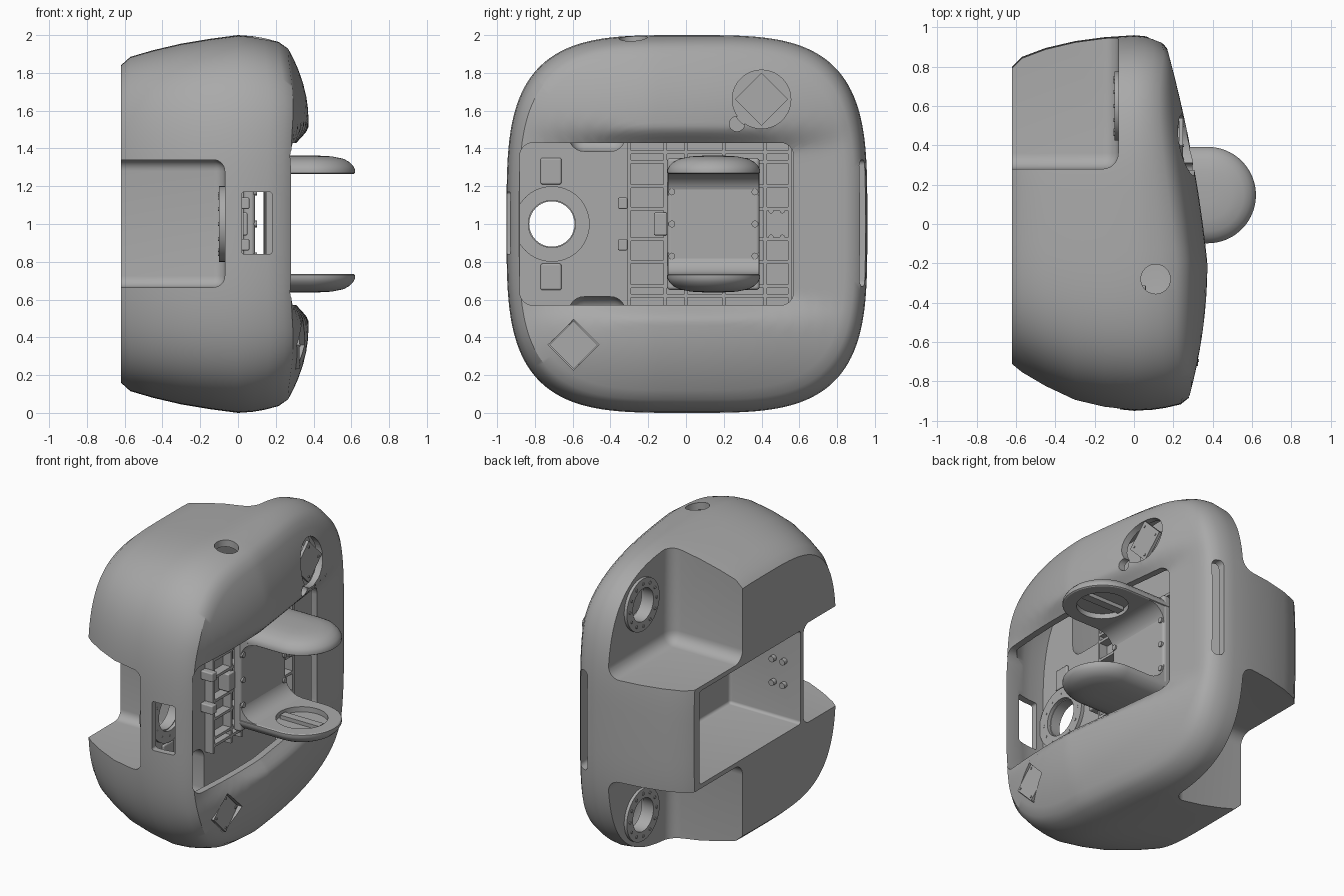
import bpy, bmesh, math
from mathutils import Matrix, Vector

if "Cube" in bpy.data.objects:
    bpy.data.objects.remove(bpy.data.objects["Cube"], do_unlink=True)

GREY = (0.4, 0.4, 0.4, 1)
mat = bpy.data.materials.new("shell grey")
mat.use_nodes = True
mat.diffuse_color = GREY
for node in mat.node_tree.nodes:
    if node.type == 'BSDF_PRINCIPLED':
        node.inputs["Base Color"].default_value = GREY
        node.inputs["Roughness"].default_value = 0.6


def finish(bm, name):
    bmesh.ops.recalc_face_normals(bm, faces=bm.faces)
    mesh = bpy.data.meshes.new(name)
    bm.to_mesh(mesh)
    bm.free()
    obj = bpy.data.objects.new(name, mesh)
    bpy.context.scene.collection.objects.link(obj)
    mesh.materials.append(mat)
    return obj


def box(name, x, y, z, bevel=0, only_x=False):
    bm = bmesh.new()
    bmesh.ops.create_cube(bm, size=1)
    for v in bm.verts:
        v.co = [r[0] + (c + 0.5) * (r[1] - r[0]) for c, r in zip(v.co, (x, y, z))]
    if bevel:
        edges = [e for e in bm.edges if not only_x or
                 abs(e.verts[0].co.x - e.verts[1].co.x) > 1e-4]
        bmesh.ops.bevel(bm, geom=edges, offset=bevel, segments=6, profile=0.5, affect='EDGES')
    return finish(bm, name)


def cylinder(name, centre, radius, depth, axis='x', sides=40):
    bm = bmesh.new()
    bmesh.ops.create_cone(bm, cap_ends=True, segments=sides, radius1=radius,
                          radius2=radius, depth=depth)
    if axis != 'z':
        bm.transform(Matrix.Rotation(math.pi / 2, 4, 'Y' if axis == 'x' else 'X'))
    bm.transform(Matrix.Translation(Vector(centre)))
    return finish(bm, name)


def select(obj):
    bpy.ops.object.select_all(action='DESELECT')
    obj.select_set(True)
    bpy.context.view_layer.objects.active = obj


def cut(obj, *cutters):
    for c in cutters:
        select(obj)
        mod = obj.modifiers.new("cut", 'BOOLEAN')
        mod.operation = 'DIFFERENCE'
        mod.solver = 'EXACT'
        mod.object = c
        bpy.ops.object.modifier_apply(modifier=mod.name)
        bpy.data.objects.remove(c, do_unlink=True)


def smooth(obj, angle=32):
    select(obj)
    bpy.ops.object.shade_smooth_by_angle(angle=math.radians(angle))


def bridge(bm, rings):
    loops = [[bm.verts.new(p) for p in ring] for ring in rings]
    n = len(loops[0])
    for a, b in zip(loops, loops[1:]):
        for i in range(n):
            bm.faces.new((a[i], a[(i + 1) % n], b[(i + 1) % n], b[i]))
    bm.faces.new(loops[0])
    bm.faces.new(loops[-1])


# Rounded-square outline in the side plane
def outline(y0, y1, half_z, sides=192):
    def p(v):
        return math.copysign(abs(v) ** 0.556, v)
    pts = []
    for i in range(sides):
        t = 2 * math.pi * i / sides
        pts.append(((y0 + y1) / 2 + (y1 - y0) / 2 * p(math.cos(t)), 1 + half_z * p(math.sin(t))))
    return pts


# Domed face with a shallow central channel
def face_x(y, z):
    d, k = abs(z - 1), y + 0.2
    x = 0.373 - (0.1 * k + 0.08 * k * k if k > 0 else 0.2 * k * k)
    x -= 0.75 * max(0, d - 0.55) ** 2
    s = min(1, max(0, (0.52 - d) / 0.14))
    return x - 0.1 * s * s * (3 - 2 * s) * max(0, 1 - (y / 0.85) ** 2)


def body(name, stations, inset):
    rings = [[(x, y, z) for y, z in outline(a + inset, b - inset, h - inset)]
             for x, a, b, h in stations]
    scales = [(0.995, 0.35), (0.985, 0.6), (0.965, 0.88), (0.93, 1)]
    scales += [(s / 100, 1) for s in (88, 82, 75, 68, 62, 57, 54, 52, 50, 48, 46, 44, 42, 40, 37, 25, 10)]
    for s, m in scales:
        k = s * (1 - inset)
        rings.append([(m * (face_x(y, z) - inset), y, z)
                      for y, z in outline(-0.95 * k, 0.96 * k, k)])
    bm = bmesh.new()
    bridge(bm, rings)
    return finish(bm, name)


# Main shell, hollow behind the domed face
shell = body("shell", [(-0.62, -0.72, 0.80, 0.84), (-0.57, -0.76, 0.85, 0.885),
                       (-0.45, -0.83, 0.895, 0.92), (-0.3, -0.9, 0.93, 0.955),
                       (-0.15, -0.935, 0.95, 0.98), (0, -0.95, 0.96, 1)], 0)
cut(shell,
    body("cavity", [(-0.03, -0.95, 0.96, 1), (0, -0.95, 0.96, 1)], 0.045),
    box("front_pocket", (-1, -0.07), (-2, -0.37), (0.665, 1.34), 0.06),
    box("upper_pocket", (-1, -0.08), (0.28, 2), (1.345, 3), 0.08),
    box("lower_pocket", (-1, -0.08), (0.28, 2), (-1, 0.655), 0.08),
    box("upper_lobe_hollow", (-0.5, 0.1), (-0.62, -0.32), (1.385, 1.75), 0.08),
    box("lower_lobe_hollow", (-0.5, 0.1), (-0.62, -0.32), (0.25, 0.615), 0.08),
    box("side_bay", (-1, -0.09), (-0.34, 0.74), (0.685, 1.315), 0.02),
    box("face_opening", (0.06, 1), (-0.88, 0.57), (0.57, 1.43), 0.07, True),
    box("front_slot", (0.02, 0.18), (-1.2, -0.8), (0.84, 1.17), 0.015),
    box("back_slot", (0.075, 0.145), (0.8, 1.2), (0.67, 1.34), 0.03),
    cylinder("top_hole", (0.11, -0.28, 2), 0.075, 0.5, 'z'),
    cylinder("round_window", (0.4, 0.4, 1.66), 0.155, 0.6),
    cylinder("window_tail", (0.4, 0.27, 1.53), 0.04, 0.5),
    cylinder("diamond_window", (0.4, -0.595, 0.36), 0.135, 0.4, 'x', 4))

# Ported flanges on the three pocket floors
for label, y, z, r, bore in (("front", -0.71, 1, 0.2, 0.12),
                             ("upper", 0.6, 1.71, 0.175, 0.11), ("lower", 0.6, 0.29, 0.175, 0.11)):
    cut(shell, cylinder("port", (-0.05, y, z), bore, 0.2))
    ring = cylinder(label + "_flange", (-0.075, y, z), r, 0.05, 'x', 64)
    cut(ring, cylinder("bore", (-0.07, y, z), bore, 0.3))
    smooth(ring)
    inner = cylinder(label + "_inner_ring", (-0.022, y, z), r, 0.03, 'x', 64)
    cut(inner, cylinder("bore", (-0.02, y, z), bore + 0.005, 0.3))
    smooth(inner)
    for i in range(12):
        a, m = math.pi * i / 6, (r + bore) / 2
        cylinder(label + "_flange_bolt", (-0.055, y + m * math.cos(a), z + m * math.sin(a)),
                 0.01, 0.1, 'x', 12)
smooth(shell)

# Ribbed inner panel
for z in (0.62, 0.67, 0.8, 0.92, 1.08, 1.2, 1.33, 1.38):
    box("cross_rib", (-0.035, 0.03), (-0.3, 0.55), (z - 0.009, z + 0.009))
for y in (-0.3, -0.11, 0.0, 0.2, 0.42, 0.55):
    box("upright_rib", (-0.035, 0.03), (y - 0.009, y + 0.009), (0.57, 1.43))
for z in (0.89, 1.11):
    box("clamp", (-0.03, 0.06), (-0.36, -0.31), (z - 0.03, z + 0.03), 0.008)
box("panel_tab", (-0.03, 0.05), (-0.17, -0.1), (0.94, 1.06), 0.008)
for y in (0.45, 0.51):
    for z in (0.93, 1.07):
        cylinder("panel_stud", (0, y, z), 0.014, 0.07, 'x', 16)

# Raised bands above and below the front port
for z in (0.72, 1.28):
    box("port_band", (-0.04, -0.015), (-0.77, -0.66), (z - 0.07, z + 0.07), 0.01)

# Knobs on the end wall of the side bay
for x in (-0.5, -0.42):
    for z in (0.92, 1.08):
        cylinder("bay_knob", (x, -0.33, z), 0.02, 0.04, 'y', 16)

# Bracket: curved web with two domed round-nosed arms
box("bracket_web", (0.03, 0.09), (-0.1, 0.39), (0.65, 1.35), 0.02)
for side, label in ((1, "upper"), (-1, "lower")):
    def arm_ring(s, h):
        pts = [(0.375 + 0.245 * s * math.sin(math.pi * i / 40),
                0.147 - 0.245 * s * math.cos(math.pi * i / 40)) for i in range(41)]
        pts += [(0.05, 0.147 + 0.245 * s), (0.05, 0.147 - 0.245 * s)]
        return [(x, y, 1 + side * h) for x, y in pts]
    bm = bmesh.new()
    bridge(bm, [arm_ring(s, h) for s, h in ((0.97, 0.265), (1, 0.27), (1, 0.288), (0.96, 0.307),
                                            (0.88, 0.328), (0.75, 0.345), (0.5, 0.358), (0.2, 0.362))])
    arm = finish(bm, label + "_arm")
    cut(arm, cylinder("arm_recess", (0.375, 0.147, 1 + side * 0.26), 0.16, 0.08, 'z', 48))
    smooth(arm)
    box(label + "_arm_bar", (0.23, 0.52), (0.12, 0.175), sorted((1 + side * 0.275, 1 + side * 0.31)))
    # Sloped fillet between web and arm
    bm = bmesh.new()
    prof = [(0.05, 0.29), (0.2, 0.29)] + [
        (0.2 - 0.115 * math.sin(a * math.pi / 12), 0.15 + 0.115 * math.cos(a * math.pi / 12))
        for a in range(7)]
    bridge(bm, [[(x, y, 1 + side * h) for x, h in prof] for y in (-0.095, 0.387)])
    smooth(finish(bm, label + "_web_fillet"))
for y in (-0.075, 0.365):
    for z in (0.83, 1, 1.17):
        cylinder("web_bolt", (0.09, y, z), 0.018, 0.02, 'x', 20)

# Square plates set behind the two windows
cylinder("round_window_plate", (0.24, 0.4, 1.66), 0.14, 0.02, 'x', 4)
cylinder("round_window_post", (0.19, 0.4, 1.66), 0.09, 0.1)
smooth(cylinder("round_window_back", (0.14, 0.4, 1.66), 0.165, 0.02, 'x', 48))
cylinder("diamond_window_plate", (0.315, -0.595, 0.36), 0.128, 0.02, 'x', 4)
for cy, cz, x in ((0.4, 1.66, 0.25), (-0.595, 0.36, 0.325)):
    for dy, dz in ((1, 0), (-1, 0), (0, 1), (0, -1)):
        cylinder("plate_screw", (x, cy + 0.1 * dy, cz + 0.1 * dz), 0.008, 0.01, 'x', 12)
